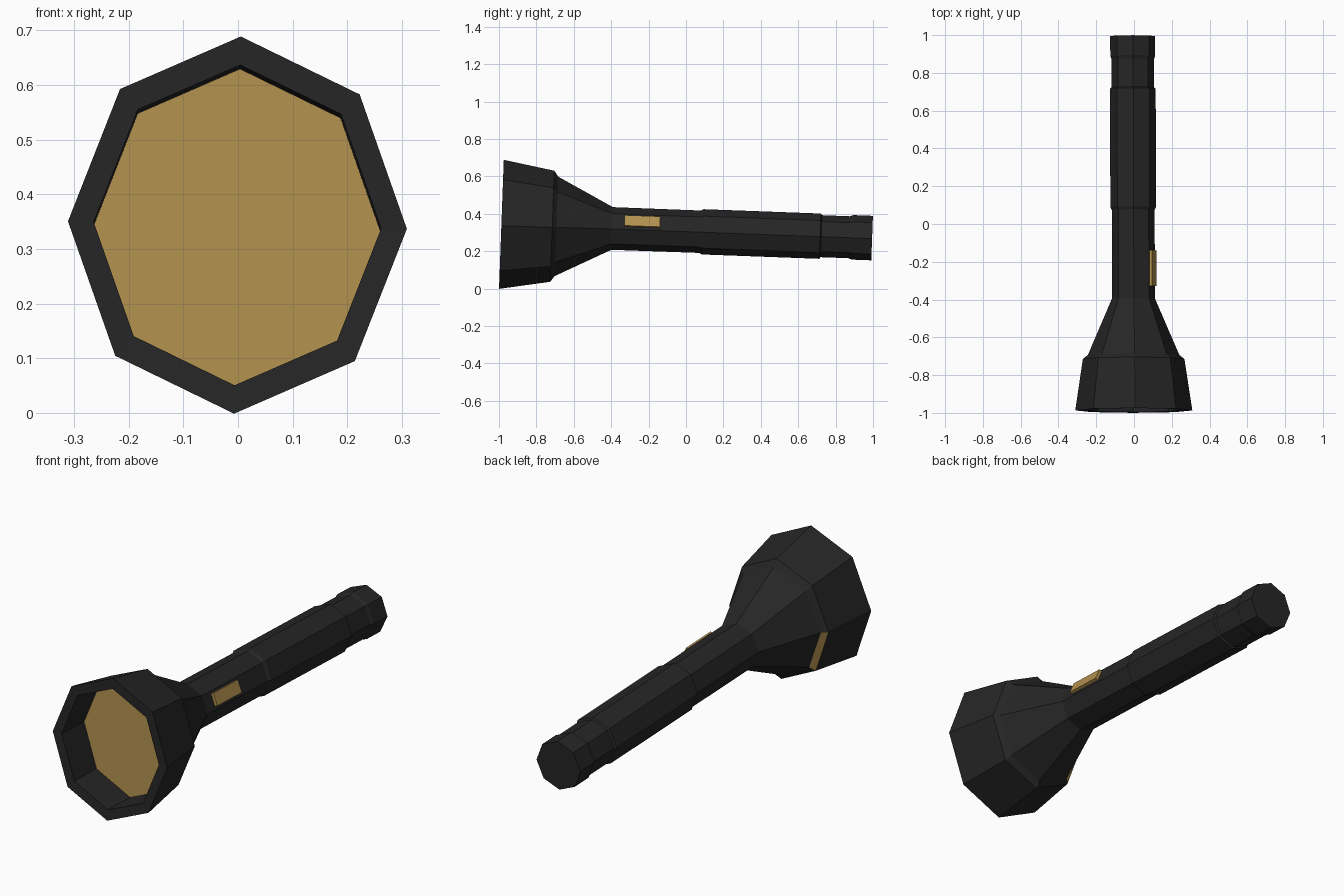
import bpy, bmesh, math
from mathutils import Matrix

if "Cube" in bpy.data.objects:
    bpy.data.objects.remove(bpy.data.objects["Cube"])

SIDES = 8
TILT = 0.037          # the axis drops slightly towards the tail


def material(name, rgb):
    m = bpy.data.materials.new(name)
    m.diffuse_color = (*rgb, 1)
    m.use_nodes = True
    m.node_tree.nodes["Principled BSDF"].inputs["Base Color"].default_value = m.diffuse_color
    return m


BLACK = material("matte black", (0.019, 0.019, 0.019))
GOLD = material("warm gold", (0.44, 0.28, 0.078))


def axis(y):
    """Centre x and z of the torch at a given y."""
    return -0.004 - 0.003 * y, 0.307 - TILT * y


def finish(name, bm, mats):
    bmesh.ops.recalc_face_normals(bm, faces=bm.faces[:])
    me = bpy.data.meshes.new(name)
    bm.to_mesh(me)
    bm.free()
    for m in mats:
        me.materials.append(m)
    ob = bpy.data.objects.new(name, me)
    bpy.context.collection.objects.link(ob)
    return ob


def loft(name, rings, mats, cap_start=False, cap_end=False, gold_face=None):
    """Octagonal rings (y, half width, half height) joined by flat faces."""
    bm = bmesh.new()
    loops = []
    for y, rx, rz in rings:
        cx, cz = axis(y)
        loop = []
        for i in range(SIDES):
            a = 2 * math.pi * i / SIDES - 0.02
            dz = rz * math.sin(a)
            loop.append(bm.verts.new((cx + rx * math.cos(a), y + dz * TILT, cz + dz)))
        loops.append(loop)
    for r, (a, b) in enumerate(zip(loops, loops[1:])):
        for i in range(SIDES):
            j = (i + 1) % SIDES
            f = bm.faces.new((a[i], a[j], b[j], b[i]))
            if gold_face == (r, i):
                f.material_index = 1
    if cap_start:
        bm.faces.new(loops[0])
    if cap_end:
        bm.faces.new(loops[-1])
    return finish(name, bm, mats)


# Head: recessed inner wall, rim, bell, small bevel and cone; one bevel facet is gold
loft("head", [(-0.81, 0.262, 0.292), (-0.985, 0.263, 0.293), (-0.987, 0.31, 0.345),
              (-0.715, 0.269, 0.297), (-0.693, 0.242, 0.266), (-0.395, 0.114, 0.114)],
     [BLACK, GOLD], gold_face=(3, 4))

# Lens: flat octagonal plate deep in the head
lens = loft("lens", [(-0.813, 0.262, 0.292), (-0.808, 0.262, 0.292)], [GOLD], True, True)

# Barrel
loft("barrel", [(-0.395, 0.114, 0.114), (0.9, 0.112, 0.112)], [BLACK])

# Grip sleeve
loft("grip", [(0.07, 0.111, 0.111), (0.09, 0.121, 0.121),
              (0.717, 0.121, 0.121), (0.724, 0.111, 0.111)], [BLACK])

# Tail cap
loft("tail_cap", [(0.87, 0.111, 0.111), (0.89, 0.119, 0.119),
                  (0.995, 0.119, 0.119)], [BLACK], cap_end=True)

# Switch: plate lying on the upper right facet
bm = bmesh.new()
cx, cz = axis(-0.235)
bmesh.ops.create_cube(bm, size=1, matrix=Matrix.Translation((cx, -0.235, cz))
                      @ Matrix.Rotation(TILT, 4, 'X').inverted()
                      @ Matrix.Rotation(-math.pi / 8, 4, 'Y')
                      @ Matrix.Translation((0.107, 0, 0))
                      @ Matrix.Diagonal((0.026, 0.19, 0.06, 1)))
finish("switch", bm, [GOLD])
